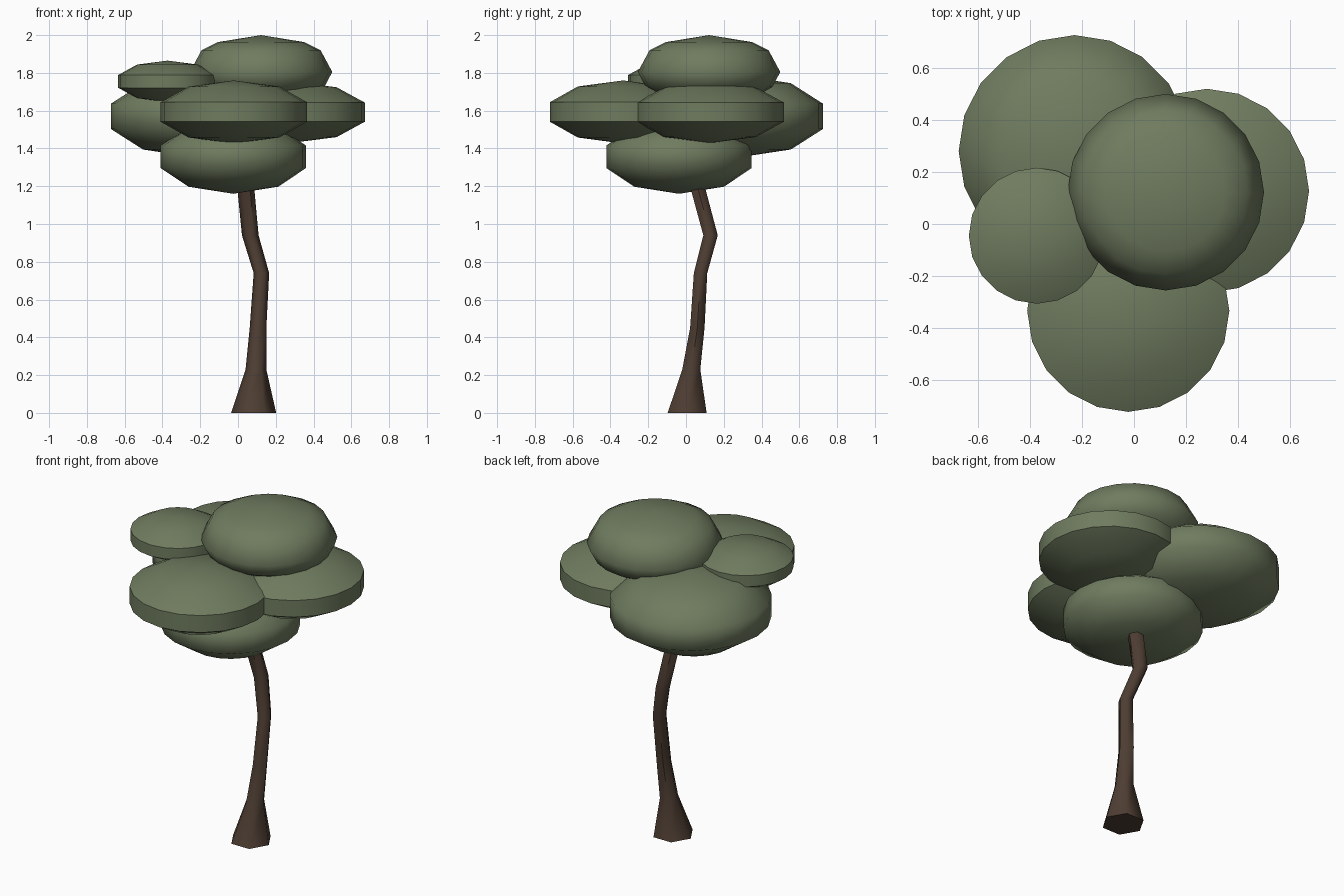
import bpy, bmesh
from math import sin, cos, pi

if "Cube" in bpy.data.objects:
    bpy.data.objects.remove(bpy.data.objects["Cube"])


def material(name, rgb):
    m = bpy.data.materials.new(name)
    m.diffuse_color = (*rgb, 1)
    m.use_nodes = True
    m.node_tree.nodes["Principled BSDF"].inputs["Base Color"].default_value = m.diffuse_color
    return m


leaf = material("leaf_green", (0.16, 0.20, 0.115))
bark = material("bark_brown", (0.075, 0.047, 0.032))


def stacked_rings(name, rings, sides, mat):
    """Loft (x, y, z, radius) rings; a zero radius closes to a pole."""
    bm = bmesh.new()
    loops = []
    for x, y, z, r in rings:
        n = sides if r > 0 else 1
        loops.append([bm.verts.new((x + r * cos(2 * pi * i / sides) * (r > 0),
                                    y + r * sin(2 * pi * i / sides), z)) for i in range(n)])
    for a, b in zip(loops, loops[1:]):
        for i in range(sides):
            j = (i + 1) % sides
            quad = [a[i % len(a)], a[j % len(a)], b[j % len(b)], b[i % len(b)]]
            bm.faces.new(list(dict.fromkeys(quad)))
    for end in (loops[0], loops[-1]):
        if len(end) > 1:
            bm.faces.new(end)
    bmesh.ops.recalc_face_normals(bm, faces=bm.faces)
    me = bpy.data.meshes.new(name)
    bm.to_mesh(me)
    bm.free()
    me.materials.append(mat)
    ob = bpy.data.objects.new(name, me)
    bpy.context.collection.objects.link(ob)
    bpy.ops.object.select_all(action='DESELECT')
    ob.select_set(True)
    bpy.context.view_layer.objects.active = ob
    bpy.ops.object.shade_smooth_by_angle(angle=pi / 3)
    return ob


# Crooked trunk with flared foot
stacked_rings("trunk", [
    (0.083, 0.006, 0.00, 0.119), (0.095, 0.028, 0.23, 0.055),
    (0.106, 0.060, 0.45, 0.044), (0.124, 0.077, 0.74, 0.041),
    (0.065, 0.130, 0.94, 0.044), (0.040, 0.060, 1.20, 0.045),
    (0.030, 0.035, 1.30, 0.045)], 6, bark)

# Flattened foliage clumps: name, centre, radius of widest ring, half height
clumps = [
    ("foliage_back_left", (-0.228, 0.280, 1.57), 0.445, 0.217),
    ("foliage_front", (-0.022, -0.333, 1.593), 0.388, 0.167),
    ("foliage_right", (0.280, 0.127, 1.592), 0.392, 0.163),
    ("foliage_bottom", (-0.025, -0.037, 1.356), 0.384, 0.196),
    ("foliage_small_left", (-0.373, -0.045, 1.755), 0.261, 0.110),
]
for name, (x, y, z), r, h in clumps:
    stacked_rings(name, [(x, y, z - h * cos(k * pi / 5),
                          0 if k in (0, 5) else r * sin(k * pi / 5) / sin(2 * pi / 5))
                         for k in range(6)], 20, leaf)

# Domed crown clump
crown = [(0, 1.63), (0.22, 1.66), (0.335, 1.725), (0.377, 1.805),
         (0.315, 1.92), (0.228, 1.963), (0, 2.0)]
stacked_rings("foliage_top", [(0.122, 0.122, z, r) for r, z in crown], 20, leaf)
